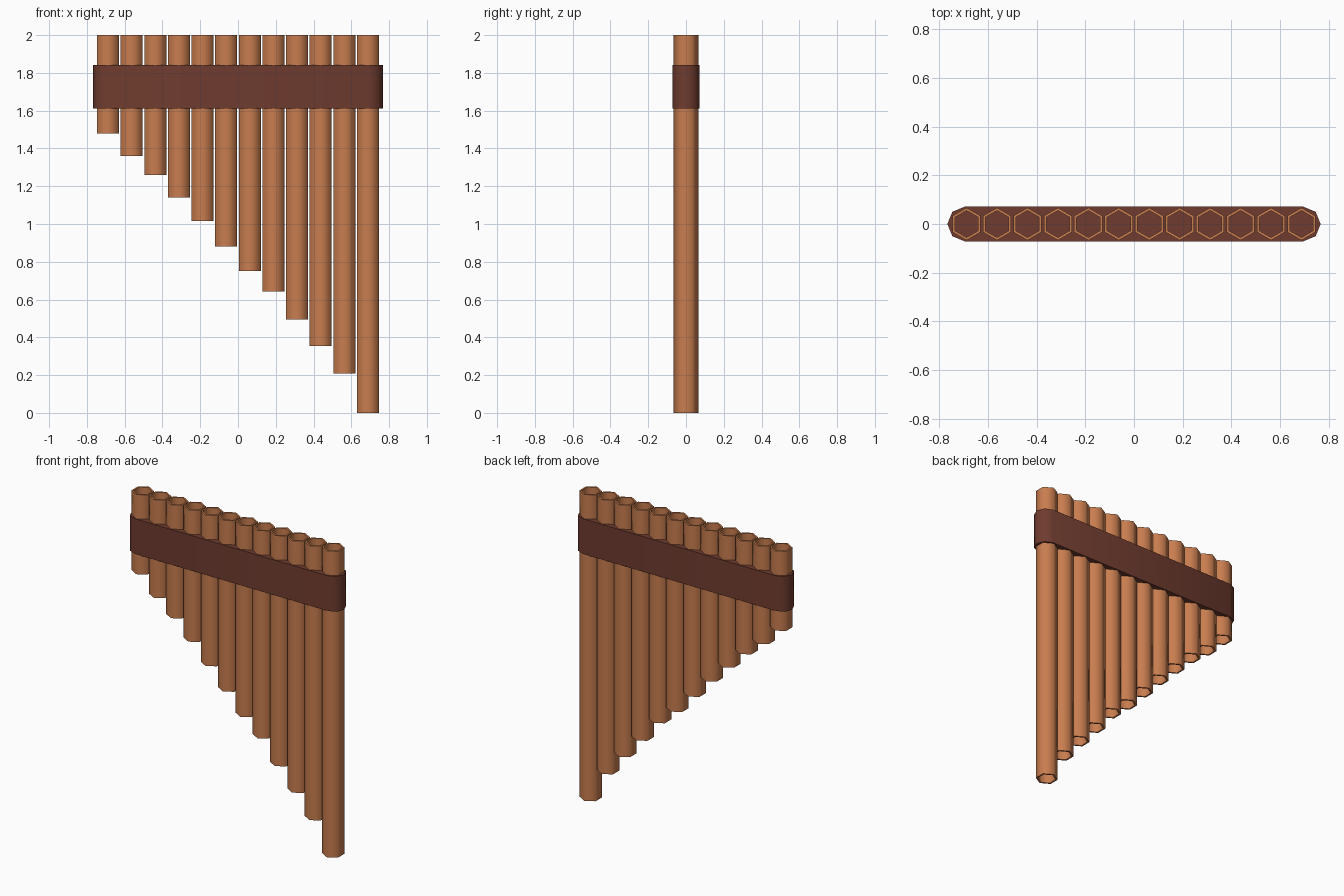
import bpy, bmesh, math

if "Cube" in bpy.data.objects:
    bpy.data.objects.remove(bpy.data.objects["Cube"])


def material(name, rgb):
    m = bpy.data.materials.new(name)
    m.diffuse_color = (*rgb, 1)
    m.use_nodes = True
    m.node_tree.nodes["Principled BSDF"].inputs["Base Color"].default_value = m.diffuse_color
    return m


reed = material("reed brown", (0.58, 0.205, 0.078))
leather = material("dark leather", (0.160, 0.045, 0.029))


def finish(name, bm, mat):
    bmesh.ops.recalc_face_normals(bm, faces=bm.faces)
    mesh = bpy.data.meshes.new(name)
    bm.to_mesh(mesh)
    bm.free()
    mesh.materials.append(mat)
    ob = bpy.data.objects.new(name, mesh)
    bpy.context.collection.objects.link(ob)
    bpy.ops.object.select_all(action='DESELECT')
    ob.select_set(True)
    bpy.context.view_layer.objects.active = ob
    bpy.ops.object.shade_smooth_by_angle(angle=math.radians(65))
    return ob


def pipe(name, x, z0, z1, r_out=0.067, r_in=0.055, n=6):
    """Open six-sided tube with a wall thickness."""
    bm = bmesh.new()
    rings = []
    for r, z in ((r_out, z0), (r_out, z1), (r_in, z1), (r_in, z0)):
        rings.append([bm.verts.new((x + r * math.sin(2 * math.pi * i / n),
                                    r * math.cos(2 * math.pi * i / n), z))
                      for i in range(n)])
    for k in range(4):
        a, b = rings[k], rings[(k + 1) % 4]
        for i in range(n):
            j = (i + 1) % n
            bm.faces.new((a[i], a[j], b[j], b[i]))
    return finish(name, bm, reed)


# Twelve pipes, level at the top and stepping down to the right
bottoms = [1.48, 1.36, 1.26, 1.14, 1.015, 0.882,
           0.75, 0.643, 0.495, 0.355, 0.209, 0.0]
for i, z0 in enumerate(bottoms):
    pipe(f"pipe_{i + 1}", -0.688 + i * 1.376 / 11, z0, 2.0)

# Solid binding band with faceted round ends
bm = bmesh.new()
r, cx = 0.071, 0.696
outline = []
for side, start in ((1, -90), (-1, 90)):
    for k in range(5):
        a = math.radians(start + 45 * k)
        outline.append((side * cx + r * math.cos(a), r * math.sin(a)))
base = bm.faces.new([bm.verts.new((x, y, 1.612)) for x, y in outline])
ext = bmesh.ops.extrude_face_region(bm, geom=[base], use_keep_orig=True)
top = [v for v in ext["geom"] if isinstance(v, bmesh.types.BMVert)]
bmesh.ops.translate(bm, verts=top, vec=(0, 0, 0.23))
finish("binding_band", bm, leather)
